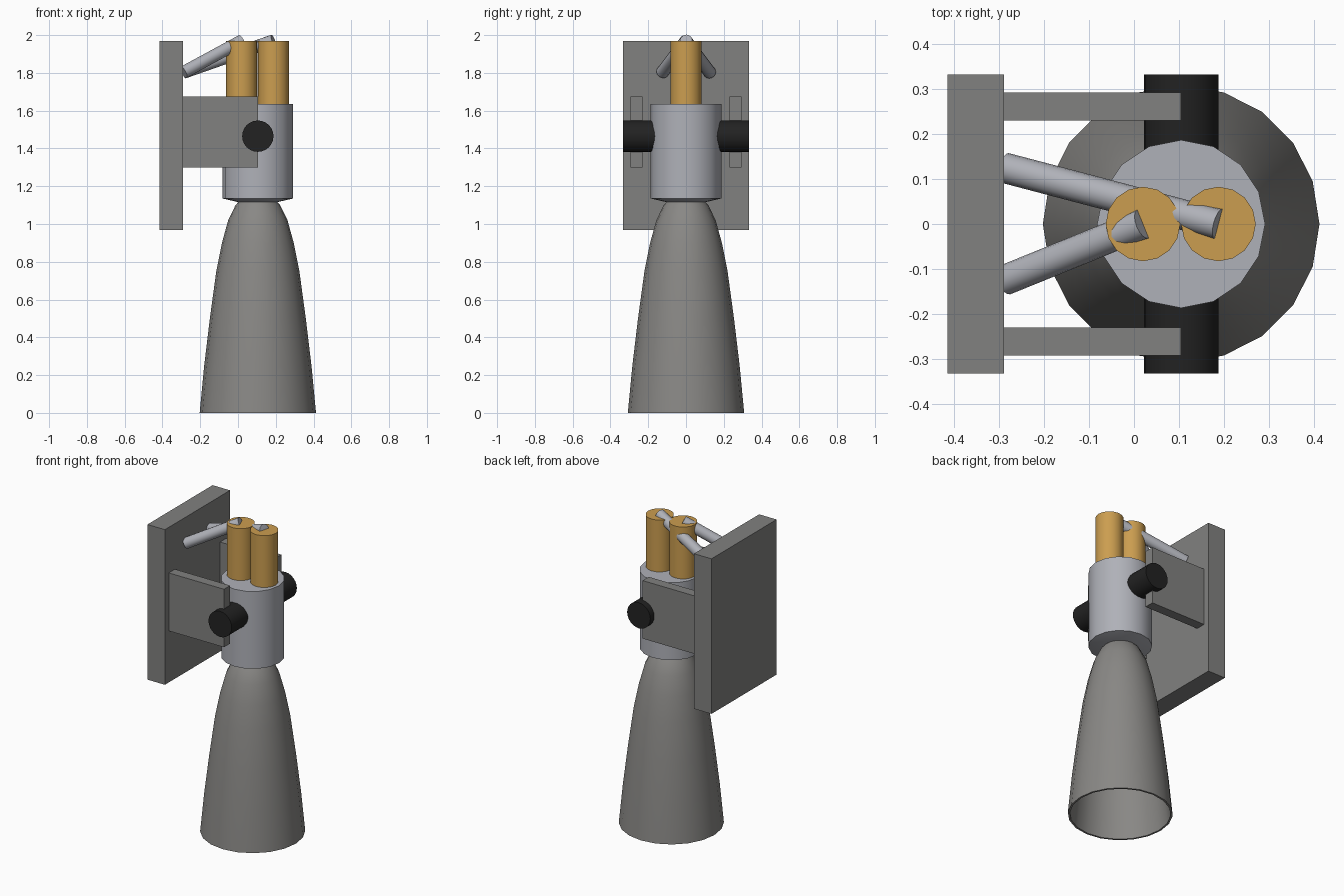
import bpy, bmesh, math
from mathutils import Vector

cube = bpy.data.objects.get("Cube")
if cube:
    bpy.data.objects.remove(cube)


def material(name, rgb):
    mat = bpy.data.materials.new(name)
    mat.use_nodes = True
    mat.diffuse_color = (*rgb, 1)
    mat.node_tree.nodes["Principled BSDF"].inputs["Base Color"].default_value = (*rgb, 1)
    return mat


SILVER = material("silver metal", (0.43, 0.44, 0.48))
GOLD = material("gold metal", (0.60, 0.34, 0.08))
MOUNT = material("mount grey", (0.22, 0.22, 0.215))
BELL = material("nozzle grey", (0.25, 0.245, 0.235))
BLACK = material("black", (0.016, 0.016, 0.016))

AXIS = 0.105  # x of the engine centreline


def finish(name, bm, mat, smooth=True):
    bmesh.ops.recalc_face_normals(bm, faces=bm.faces)
    mesh = bpy.data.meshes.new(name)
    bm.to_mesh(mesh)
    bm.free()
    mesh.materials.append(mat)
    obj = bpy.data.objects.new(name, mesh)
    bpy.context.collection.objects.link(obj)
    if smooth:
        bpy.ops.object.select_all(action="DESELECT")
        obj.select_set(True)
        bpy.context.view_layer.objects.active = obj
        bpy.ops.object.shade_smooth_by_angle(angle=math.radians(35))
    return obj


def lathe(name, profile, x, sides, mat):
    """Revolve (radius, z) points about a vertical axis at x."""
    bm = bmesh.new()
    verts = [bm.verts.new((x + r, 0, z)) for r, z in profile]
    edges = [bm.edges.new(pair) for pair in zip(verts, verts[1:])]
    bmesh.ops.spin(bm, geom=verts + edges, cent=(x, 0, 0), axis=(0, 0, 1),
                   angle=math.tau, steps=sides)
    bmesh.ops.remove_doubles(bm, verts=bm.verts, dist=0.0005)
    return finish(name, bm, mat)


def rod(name, start, end, radius, sides, mat):
    """Capped cylinder between two points."""
    a, b = Vector(start), Vector(end)
    bm = bmesh.new()
    bmesh.ops.create_cone(bm, cap_ends=True, segments=sides, radius1=radius,
                          radius2=radius, depth=(b - a).length)
    turn = (b - a).to_track_quat("Z", "Y").to_matrix().to_4x4()
    bm.transform(turn)
    bmesh.ops.translate(bm, verts=bm.verts, vec=(a + b) / 2)
    return finish(name, bm, mat)


def box(name, low, high, mat):
    bm = bmesh.new()
    bmesh.ops.create_cube(bm, size=1)
    for v in bm.verts:
        v.co = [lo + (c + 0.5) * (hi - lo) for c, lo, hi in zip(v.co, low, high)]
    return finish(name, bm, mat, smooth=False)


# Hollow bell nozzle: outer wall, then inner wall back up to the throat
outer = [(0.10, 1.12), (0.118, 1.10), (0.157, 1.02), (0.19, 0.9), (0.22, 0.75),
         (0.254, 0.5), (0.284, 0.25), (0.308, 0)]
inner = [(r - 0.012, z) for r, z in reversed(outer)]
lathe("nozzle", outer + inner + [(0, 1.12)], AXIS, 20, BELL)

# Combustion chamber with a shallow conical underside
lathe("chamber", [(0, 1.115), (0.10, 1.115), (0.187, 1.135), (0.187, 1.635), (0, 1.635)],
      AXIS, 16, SILVER)

# Pump cylinders on top of the chamber
pump_x = {"right": 0.02, "left": 0.188}
for side, x in pump_x.items():
    lathe(f"{side}_pump", [(0, 1.6), (0.083, 1.6), (0.083, 1.97), (0, 1.97)], x, 16, GOLD)

# Backing plate
box("mount_plate", (-0.415, -0.333, 0.967), (-0.29, 0.333, 1.97), MOUNT)

# Support arms, pivots and feed pipes, front and back
for name, s, pump in (("front", -1, "right"), ("back", 1, "left")):
    ys = sorted((s * 0.23, s * 0.293))
    box(f"{name}_arm", (-0.30, ys[0], 1.30), (AXIS, ys[1], 1.675), MOUNT)
    rod(f"{name}_pivot", (AXIS, s * 0.14, 1.465), (AXIS, s * 0.333, 1.465), 0.083, 24, BLACK)
    rod(f"{name}_feed_pipe", (-0.288, s * 0.125, 1.803), (pump_x[pump], 0, 1.97),
        0.034, 16, SILVER)
